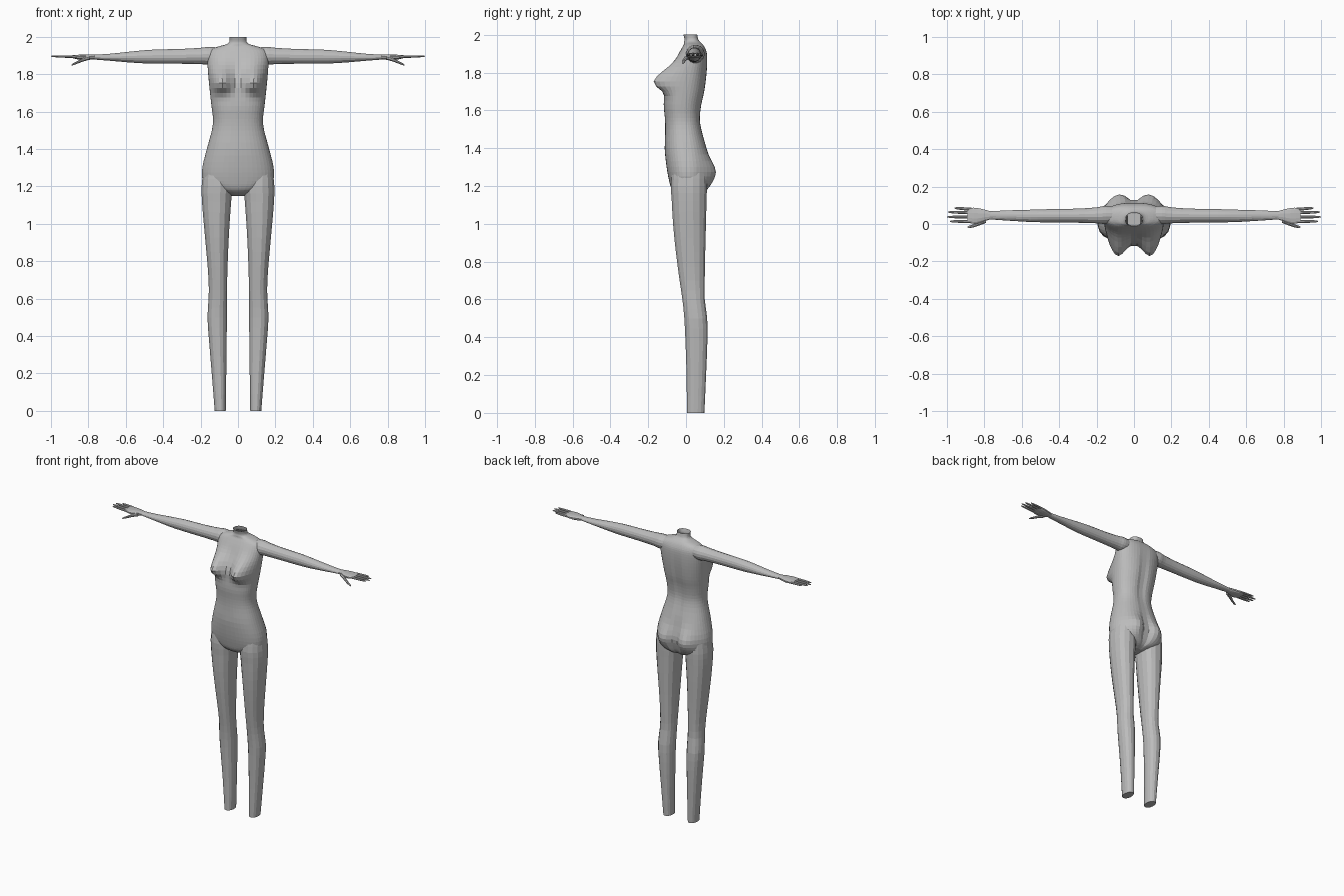
import bpy, bmesh, math
from mathutils import Vector

skin = bpy.data.materials.new("plain grey")
skin.diffuse_color = (0.5, 0.5, 0.5, 1)


def smooth_rows(rows, sub):
    """Catmull-Rom refinement of a short table of cross-sections."""
    out = []
    for i in range(len(rows) - 1):
        p0, p1, p2, p3 = (rows[max(0, min(len(rows) - 1, i + k))] for k in (-1, 0, 1, 2))
        for s in range(sub):
            t = s / sub
            out.append([0.5 * (2 * b + (c - a) * t + (2 * a - 5 * b + 4 * c - d) * t * t
                               + (3 * b - a - 3 * c + d) * t ** 3)
                        for a, b, c, d in zip(p0, p1, p2, p3)])
    return out + [list(rows[-1])]


def loft(name, rows, axis, sides, sub=2, power=2.0, cap=(True, True), shape=None, mirror=False):
    """Rows are (station, u min, u max, v min, v max); axis 'z': u=x v=y, axis 'x': u=y v=z."""
    bm = bmesh.new()
    rings = []
    for s, u0, u1, v0, v1 in smooth_rows(rows, sub):
        ring = []
        for k in range(sides):
            a = 2 * math.pi * (k + 0.5) / sides
            c, d = math.cos(a), math.sin(a)
            u = (u0 + u1) / 2 + (u1 - u0) / 2 * math.copysign(abs(c) ** (2 / power), c)
            v = (v0 + v1) / 2 + (v1 - v0) / 2 * math.copysign(abs(d) ** (2 / power), d)
            p = Vector((u, v, s)) if axis == 'z' else Vector((s, u, v))
            ring.append(bm.verts.new(shape(p, d) if shape else p))
        rings.append(ring)
    for a, b in zip(rings, rings[1:]):
        for k in range(sides):
            n = (k + 1) % sides
            bm.faces.new((a[k], a[n], b[n], b[k]))
    if cap[0]:
        bm.faces.new(rings[0][::-1])
    if cap[1]:
        bm.faces.new(rings[-1])
    if mirror:
        bmesh.ops.scale(bm, vec=(-1, 1, 1), verts=bm.verts)
        bmesh.ops.reverse_faces(bm, faces=bm.faces)
    me = bpy.data.meshes.new(name)
    bm.to_mesh(me)
    bm.free()
    me.materials.append(skin)
    ob = bpy.data.objects.new(name, me)
    bpy.context.collection.objects.link(ob)
    return ob


def bell(d, w):
    return math.exp(-(d / w) ** 2)


def body_shape(p, d):
    """Push the torso surface out for bust and buttocks, in for navel and cleft."""
    x, y, z = p
    ax = abs(x)
    if d < 0:
        front = min(1, -d * 1.8)
        drop = 0.045 if z < 1.75 else 0.085
        y -= 0.085 * front * bell(ax - 0.09, 0.055) * bell(z - 1.75, drop)
        y += 0.02 * bell(x, 0.012) * bell(z - 1.45, 0.014)
    else:
        back = min(1, d * 1.5)
        y += 0.048 * back * bell(ax - 0.085, 0.07) * bell(z - 1.265, 0.085)
        y -= 0.035 * bell(x, 0.016) * bell(z - 1.28, 0.1)
        y -= 0.012 * bell(x, 0.03) * bell(z - 1.65, 0.2)
    return Vector((x, y, z))


# torso with neck: (height, half width, front, back)
torso = [(1.15, .035, -.02, .06), (1.165, .085, -.055, .09), (1.19, .145, -.078, .105),
         (1.23, .188, -.09, .11), (1.3, .191, -.103, .118), (1.4, .167, -.113, .108),
         (1.5, .14, -.11, .084), (1.56, .134, -.112, .077), (1.63, .142, -.118, .085),
         (1.7, .15, -.112, .1), (1.78, .158, -.09, .11), (1.85, .163, -.06, .114),
         (1.9, .163, -.038, .112), (1.93, .148, -.022, .102), (1.948, .105, -.012, .09),
         (1.96, .062, -.01, .078), (1.975, .046, -.008, .066), (2.0, .045, -.014, .06)]
loft("torso", [(z, -w, w, f, b) for z, w, f, b in torso], 'z', 44, 3, 2.35,
     (True, False), body_shape)

# leg: (height, inner, outer, front, back)
leg = [(0, .065, .125, .004, .098), (.2, .062, .141, .002, .107), (.38, .06, .156, -.004, .114),
       (.5, .058, .164, -.01, .113), (.6, .058, .158, -.02, .1), (.7, .057, .158, -.035, .1),
       (.85, .052, .17, -.055, .103), (1.0, .044, .184, -.07, .107), (1.12, .035, .194, -.077, .11),
       (1.2, .03, .196, -.082, .112), (1.27, .04, .188, -.075, .108)]

# arm: (distance, front, back, bottom, top)
arm = [(.08, .01, .09, 1.86, 1.94), (.15, .0, .098, 1.85, 1.947), (.2, .003, .09, 1.853, 1.942),
       (.3, .006, .083, 1.855, 1.936), (.45, .008, .08, 1.856, 1.932), (.55, .01, .077, 1.86, 1.924),
       (.68, .018, .073, 1.871, 1.91), (.78, .025, .068, 1.879, 1.904)]
palm = [(.765, .025, .068, 1.88, 1.904), (.8, .014, .078, 1.876, 1.905),
        (.84, .0, .087, 1.876, 1.905), (.87, .002, .088, 1.882, 1.903), (.89, .008, .086, 1.887, 1.901)]

# fingers: (root y, tip y, tip x)
fingers = [(.014, .014, .985), (.037, .038, 1.0), (.06, .064, .995), (.079, .085, .96)]

for side, mirror in (("right", False), ("left", True)):
    loft(side + "_leg", leg, 'z', 16, 2, 2.2, mirror=mirror)
    loft(side + "_arm", arm, 'x', 16, 3, mirror=mirror)
    loft(side + "_palm", palm, 'x', 12, 2, 2.4, mirror=mirror)
    for i, (y0, y1, tip) in enumerate(fingers):
        rows = []
        for t, r in ((0, .0095), (.5, .0085), (.88, .006), (1, .002)):
            y = y0 + (y1 - y0) * t
            z = 1.893 + .003 * t
            rows.append((.87 + (tip - .87) * t, y - r, y + r, z - r * .8, z + r * .8))
        loft(f"{side}_finger_{i + 1}", rows, 'x', 8, 2, mirror=mirror)
    thumb = [(.79, .005, .035, 1.877, 1.9), (.825, -.008, .016, 1.868, 1.89),
             (.855, -.018, .0, 1.857, 1.873), (.88, -.022, -.008, 1.848, 1.86),
             (.89, -.019, -.013, 1.846, 1.851)]
    loft(side + "_thumb", thumb, 'x', 8, 2, mirror=mirror)
